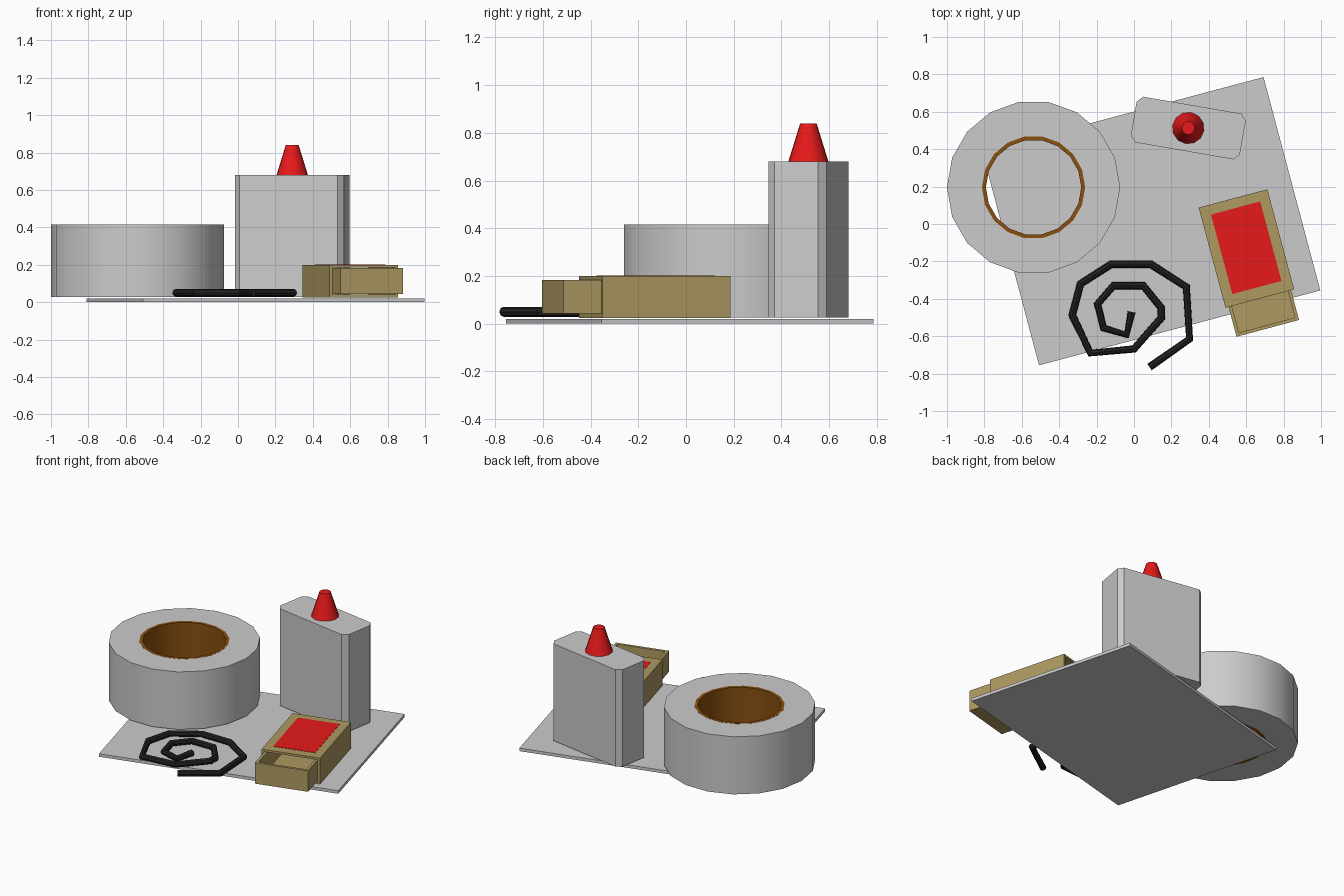
import bpy, bmesh, math
from mathutils import Matrix

if "Cube" in bpy.data.objects:
    bpy.data.objects.remove(bpy.data.objects["Cube"])


def mat(name, r, g, b):
    m = bpy.data.materials.new(name)
    m.diffuse_color = (r, g, b, 1)
    m.use_nodes = True
    m.node_tree.nodes["Principled BSDF"].inputs["Base Color"].default_value = m.diffuse_color
    return m


red = mat("red", 0.8, 0.01, 0.01)
tan = mat("tan_card", 0.42, 0.32, 0.12)
brown = mat("brown_card", 0.25, 0.08, 0.005)
black = mat("black", 0.015, 0.015, 0.015)


def finish(name, bm, material=None, smooth=False, xf=None):
    if xf is not None:
        bm.transform(xf)
    bmesh.ops.recalc_face_normals(bm, faces=bm.faces)
    me = bpy.data.meshes.new(name)
    bm.to_mesh(me)
    bm.free()
    ob = bpy.data.objects.new(name, me)
    bpy.context.collection.objects.link(ob)
    if material:
        me.materials.append(material)
    if smooth:
        bpy.ops.object.select_all(action='DESELECT')
        bpy.context.view_layer.objects.active = ob
        ob.select_set(True)
        bpy.ops.object.shade_smooth_by_angle(angle=math.radians(35))
    return ob


def loft(name, loops, closed=False, material=None, smooth=False, xf=None):
    """Skin successive point loops; cap the ends, or join last to first."""
    bm = bmesh.new()
    rings = [[bm.verts.new(p) for p in loop] for loop in loops]
    n = len(rings[0])
    pairs = list(zip(rings, rings[1:]))
    if closed:
        pairs.append((rings[-1], rings[0]))
    else:
        bm.faces.new(rings[0])
        bm.faces.new(rings[-1])
    for a, b in pairs:
        for i in range(n):
            j = (i + 1) % n
            bm.faces.new((a[i], a[j], b[j], b[i]))
    return finish(name, bm, material, smooth, xf)


def circle(r, z, n):
    return [(r * math.cos(math.tau * i / n), r * math.sin(math.tau * i / n), z)
            for i in range(n)]


def rect(x0, x1, y0, y1, z):
    return [(x0, y0, z), (x1, y0, z), (x1, y1, z), (x0, y1, z)]


def rect_xz(x, z0, z1, y):
    return [(-x, y, z0), (x, y, z0), (x, y, z1), (-x, y, z1)]


def place(x, y, deg=0):
    return Matrix.Translation((x, y, 0)) @ Matrix.Rotation(math.radians(deg), 4, 'Z')


# Base plate
loft("base_plate", [rect(-.778, .778, -.59, .59, z) for z in (0, .02)],
     xf=place(.0925, .015, 14.9))

# Tape roll with cardboard core
roll = place(-.537, .196)


def tube(name, ro, ri, z0, z1, material=None):
    loft(name, [circle(ro, z0, 18), circle(ro, z1, 18),
                circle(ri, z1, 18), circle(ri, z0, 18)],
         True, material, True, roll)


tube("tape_roll", .463, .276, .027, .415)
tube("tape_core", .276, .255, .027, .416, brown)

# Bottle body with chamfered corners, and its nozzle
w, d, c, e = .296, .124, .03, .032
outline = [(-w + c, -d), (w - c, -d), (w, -d + e), (w, d - e),
           (w - c, d), (-w + c, d), (-w, d - e), (-w, -d + e)]
loft("bottle_body", [[(x, y, z) for x, y in outline] for z in (.027, .68)],
     xf=place(.29, .513, -9.8))
loft("nozzle", [circle(.085, .68, 12), circle(.035, .84, 12)],
     material=red, smooth=True, xf=place(.29, .513, -9.8))

# Matchbox: open sleeve, sliding tray and red panel
box = place(.601, -.131, 15)
loft("box_sleeve", [rect_xz(.19, .025, .2, -.277), rect_xz(.19, .025, .2, .277),
                    rect_xz(.174, .042, .186, .277), rect_xz(.174, .042, .186, -.277)],
     True, tan, xf=box)
loft("box_tray", [rect(-.173, .173, -.442, .11, .043), rect(-.173, .173, -.442, .11, .184),
                  rect(-.155, .155, -.424, .092, .184), rect(-.155, .155, -.424, .092, .06)],
     material=tan, xf=box)
loft("box_panel", [rect(-.136, .136, -.216, .224, z) for z in (.199, .202)],
     material=red, xf=box)

# Coiled cord
path = [(-.013, -.47), (-.04, -.593), (-.163, -.556), (-.195, -.428), (-.11, -.33),
        (.05, -.33), (.147, -.45), (.145, -.503), (0, -.668), (-.233, -.69),
        (-.33, -.487), (-.286, -.32), (-.12, -.214), (.088, -.214), (.28, -.337),
        (.297, -.615), (.083, -.765)]
cu = bpy.data.curves.new("coiled_cord", 'CURVE')
cu.dimensions = '3D'
cu.bevel_depth = .021
cu.bevel_resolution = 2
cu.use_fill_caps = True
sp = cu.splines.new('POLY')
sp.points.add(len(path) - 1)
for p, (x, y) in zip(sp.points, path):
    p.co = (x, y, .05, 1)
sp.use_smooth = False
cu.materials.append(black)
bpy.context.collection.objects.link(bpy.data.objects.new("coiled_cord", cu))
